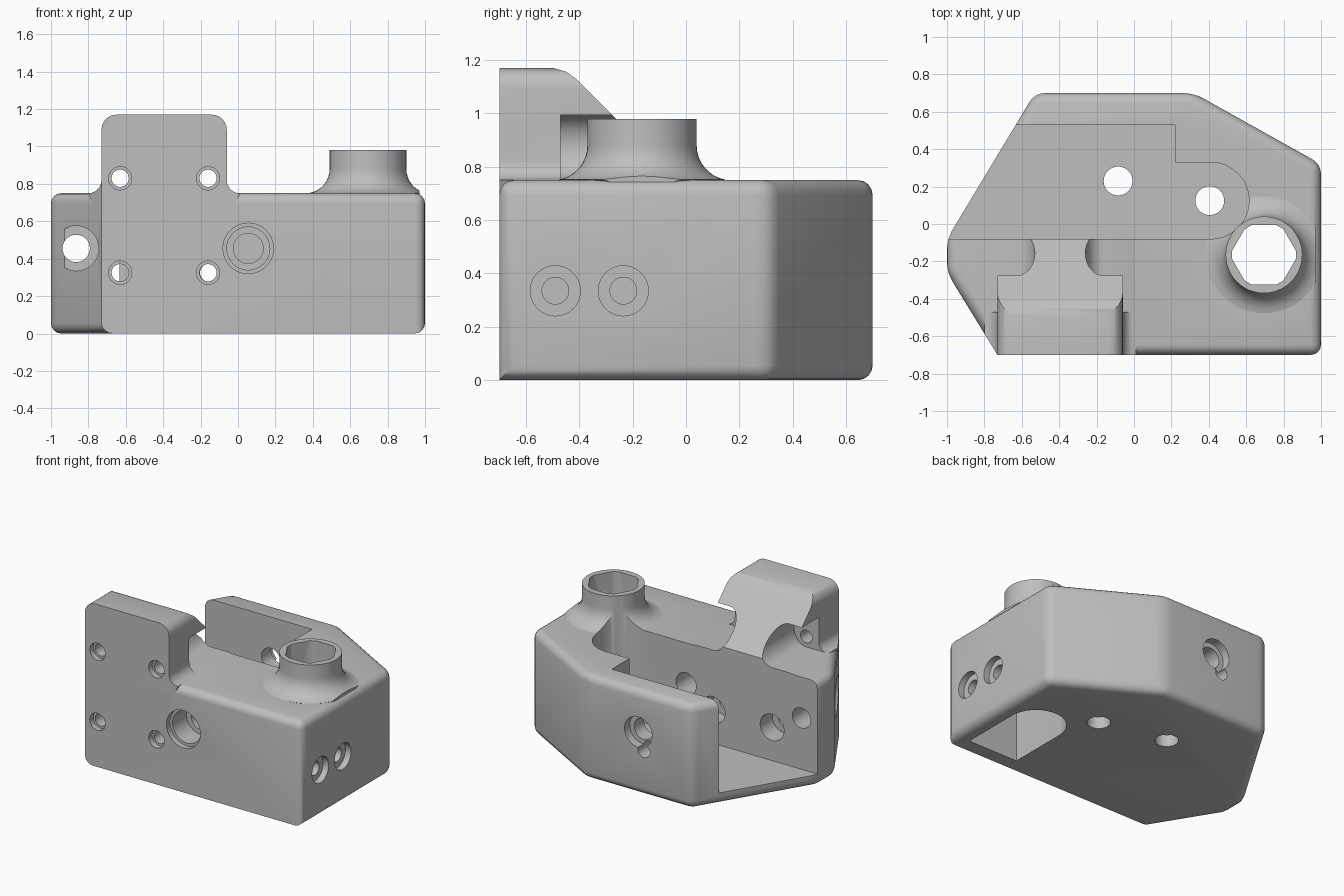
import bpy, bmesh, math

if "Cube" in bpy.data.objects:
    bpy.data.objects.remove(bpy.data.objects["Cube"], do_unlink=True)

grey = bpy.data.materials.new("plain grey")
grey.use_nodes = True
colour = (0.52, 0.52, 0.52, 1)
grey.diffuse_color = colour
grey.node_tree.nodes["Principled BSDF"].inputs["Base Color"].default_value = colour

AXES = {"x": lambda u, v, w: (w, u, v),
        "y": lambda u, v, w: (u, w, v),
        "z": lambda u, v, w: (u, v, w)}


def make(name, bm):
    bmesh.ops.recalc_face_normals(bm, faces=bm.faces[:])
    mesh = bpy.data.meshes.new(name)
    bm.to_mesh(mesh)
    bm.free()
    mesh.materials.append(grey)
    obj = bpy.data.objects.new(name, mesh)
    bpy.context.collection.objects.link(obj)
    return obj


def prism(points, lo, hi, axis="z", name="cutter", bevel=0, rule=None):
    """Extrude a 2D outline along an axis, optionally rounding chosen edges."""
    bm = bmesh.new()
    ends = [[bm.verts.new(AXES[axis](u, v, w)) for u, v in points] for w in (lo, hi)]
    bm.faces.new(ends[0])
    bm.faces.new(ends[1])
    n = len(points)
    for i in range(n):
        j = (i + 1) % n
        bm.faces.new((ends[0][i], ends[0][j], ends[1][j], ends[1][i]))
    bmesh.ops.recalc_face_normals(bm, faces=bm.faces[:])
    if bevel:
        edges = [e for e in bm.edges if rule(e)]
        bmesh.ops.bevel(bm, geom=edges, offset=bevel, segments=4,
                        profile=0.5, affect="EDGES", clamp_overlap=True)
    return make(name, bm)


def arc(cx, cy, rx, ry, start=0, end=360, steps=40):
    full = end - start == 360
    count = steps if full else steps + 1
    angles = [math.radians(start + (end - start) * i / steps) for i in range(count)]
    return [(cx + rx * math.cos(a), cy + ry * math.sin(a)) for a in angles]


def combine(target, tool, operation="DIFFERENCE"):
    mod = target.modifiers.new("combine", "BOOLEAN")
    mod.operation = operation
    mod.solver = "EXACT"
    mod.object = tool
    bpy.ops.object.select_all(action="DESELECT")
    bpy.context.view_layer.objects.active = target
    target.select_set(True)
    bpy.ops.object.modifier_apply(modifier=mod.name)
    bpy.data.objects.remove(tool, do_unlink=True)


def drill(target, u, v, r, lo, hi, axis):
    combine(target, prism(arc(u, v, r, r), lo, hi, axis))


# Main block with softened edges
footprint = [(-.73, -.7), (1, -.7), (1, .32), (.32, .7),
             (-.53, .7), (-1, -.08), (-1, -.26)]


def softened(edge):
    a, b = (v.co for v in edge.verts)
    front_low = max(a.y, b.y) < -.69 and max(a.z, b.z) < .01
    mount_corner = max(a.x, b.x) < -.72 and max(a.y, b.y) < -.69
    return not (front_low or mount_corner)


body = prism(footprint, 0, .75, name="bracket_housing", bevel=.055, rule=softened)

# Upright mounting plate: rounded top, flared foot, sloping back
L, R, deck, top = -.73, -.06, .75, 1.17
outline = [(L - .04, .68), (R + .04, .68)]
outline += arc(R + .07, deck + .07, .07, .07, 270, 180, 6)
outline += arc(R - .08, top - .08, .08, .08, 0, 90, 6)
outline += arc(L + .08, top - .08, .08, .08, 90, 180, 6)
outline += arc(L - .07, deck + .07, .07, .07, 0, -90, 6)
mount = prism(outline, -.7, -.05, "y", "mounting_plate")
slope = [(-.5, 1.171), (-.45, 1.157), (-.41, 1.128), (.1, .62), (.1, 1.4), (-.5, 1.4)]
combine(mount, prism(slope, -1.2, .5, "x"))
combine(mount, prism(footprint, .5, 1.5), "INTERSECT")

# Open recesses behind the two upper screw holes
for cx, side in ((-.63, -1), (-.16, 1)):
    inner = arc(cx, .875, -side * .1, .12, -90, 90, 16)
    inner += [(cx + side * .3, .995), (cx + side * .3, .755)]
    combine(mount, prism(inner, -.47, .1, "y"))
combine(body, mount, "UNION")

# Round post with a flared base
PX, PY = .695, -.165
profile = [(0, .65), (.24, .70)]
profile += arc(.335, .88, .13, .13, 260, 180, 8)
profile += [(.205, .98), (0, .98)]
bm = bmesh.new()
ring = [bm.verts.new((PX + r, PY, z)) for r, z in profile]
chain = [bm.edges.new(pair) for pair in zip(ring, ring[1:])]
bmesh.ops.spin(bm, geom=ring + chain, cent=(PX, PY, 0), axis=(0, 0, 1),
               angle=math.tau, steps=48)
bmesh.ops.remove_doubles(bm, verts=bm.verts[:], dist=.0005)
post = make("post", bm)
combine(post, prism([(0, -1), (.97, -1), (.97, 1), (0, 1)], 0, 2), "INTERSECT")
combine(body, post, "UNION")

# Deep pocket open on the slanted side, with a round-ended extension
FLOOR = .085
combine(body, prism([(-1.3, -.08), (.22, -.08), (.22, .53), (-1.3, .53)], FLOOR, 1.5))
lobe = [(.1, -.08)] + arc(.41, .125, .205, .205, -90, 90, 24) + [(.1, .33)]
combine(body, prism(lobe, FLOOR, .97))

# Cavity under the post and the blunted six-sided bore
slot = [(PX + .2, -.6)] + arc(PX, PY, .2, .2, 0, 180, 24) + [(PX - .2, -.6)]
combine(body, prism(slot, -.1, .56))
bore = []
for k in range(6):
    for offset in (-7, 7):
        a = math.radians(60 * k + offset)
        bore.append((PX + .172 * math.cos(a), PY + .172 * math.sin(a)))
combine(body, prism(bore, .5, 1.1))

# Four mounting holes, with shallow front rims and wide inner ends below
for x in (-.63, -.16):
    for z in (.325, .83):
        drill(body, x, z, .046, -.8, 0, "y")
        drill(body, x, z, .062, -.8, -.66, "y")
    drill(body, x, .325, .095, -.22, 0, "y")

# Stepped bore in the front, side bore in the slanted face
for r, depth in ((.135, -.66), (.115, -.5), (.08, 0)):
    drill(body, .055, .455, r, -.8, depth, "y")
drill(body, -.865, .455, .12, -.9, -.38, "y")
drill(body, -.865, .455, .073, -.9, 0, "y")

# Keyhole in the back wall
drill(body, -.11, .45, .11, .64, .8, "y")
drill(body, -.11, .45, .075, .4, .8, "y")
drill(body, -.155, .325, .048, .4, .8, "y")

# Two stepped screw holes in the side wall
for y in (-.49, -.235):
    drill(body, y, .335, .094, .955, 1.1, "x")
    drill(body, y, .335, .05, .8, 1.1, "x")

# Two holes through the floor
for x, y in ((-.085, .23), (.405, .125)):
    drill(body, x, y, .077, -.1, .2, "z")

body.select_set(True)
bpy.context.view_layer.objects.active = body
bpy.ops.object.shade_smooth_by_angle(angle=math.radians(32))
